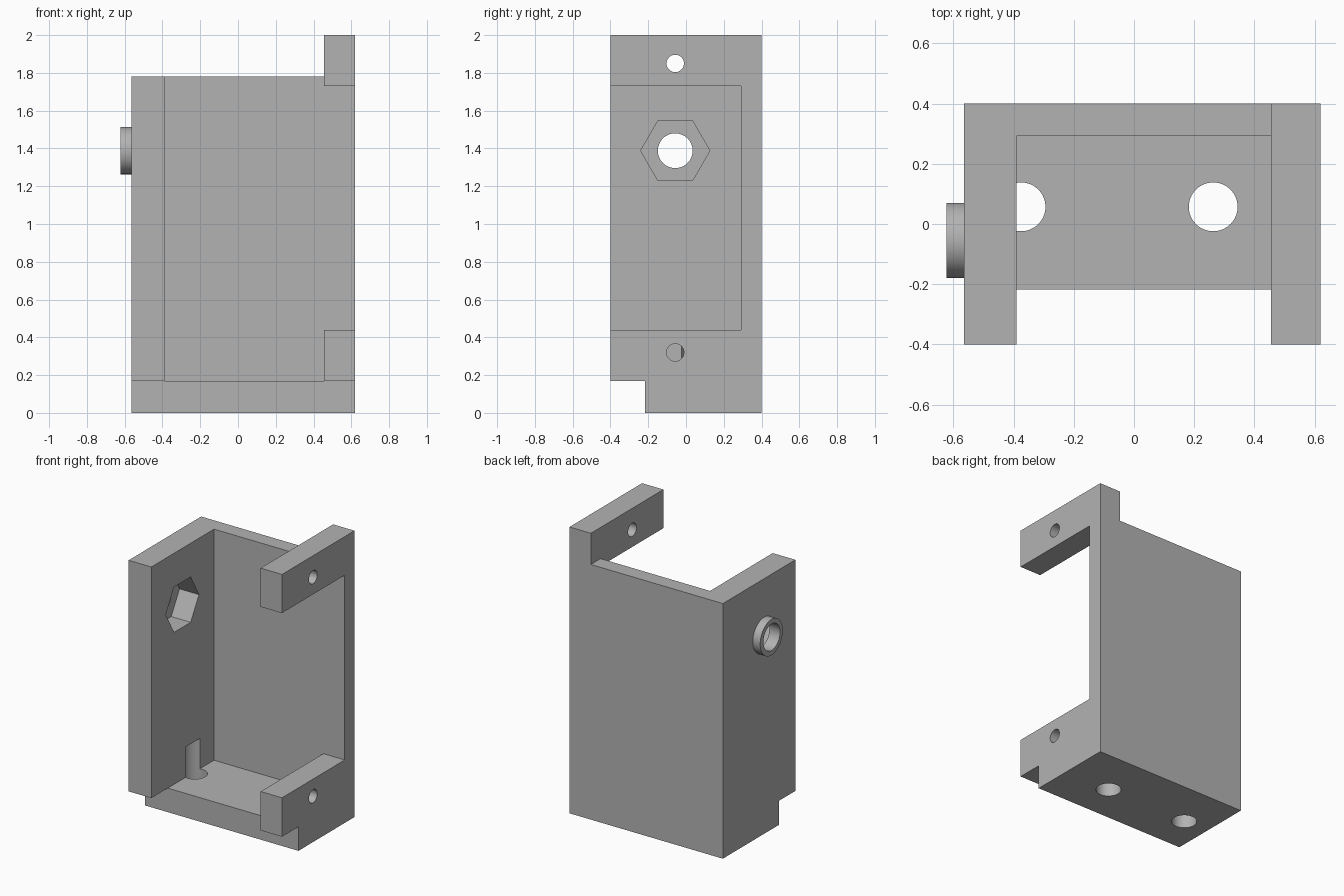
import bpy, bmesh, math
from mathutils import Matrix

if "Cube" in bpy.data.objects:
    bpy.data.objects.remove(bpy.data.objects["Cube"])

grey = bpy.data.materials.new("plain grey")
grey.diffuse_color = (0.45, 0.45, 0.45, 1)
grey.use_nodes = True
grey.node_tree.nodes["Principled BSDF"].inputs["Base Color"].default_value = grey.diffuse_color


def finish(name, bm):
    mesh = bpy.data.meshes.new(name)
    bm.to_mesh(mesh)
    bm.free()
    mesh.materials.append(grey)
    ob = bpy.data.objects.new(name, mesh)
    bpy.context.collection.objects.link(ob)
    return ob


def box(name, x, y, z):
    bm = bmesh.new()
    bmesh.ops.create_cube(bm, size=1)
    for v in bm.verts:
        v.co = [lo + (c + 0.5) * (hi - lo) for c, (lo, hi) in zip(v.co, (x, y, z))]
    return finish(name, bm)


def rod(name, axis, a, b, centre, r, sides=64):
    """Prism from a to b along 'x' or 'z'; centre gives the other two coordinates."""
    bm = bmesh.new()
    bmesh.ops.create_cone(bm, cap_ends=True, segments=sides, radius1=r, radius2=r, depth=b - a)
    mid = (a + b) / 2
    if axis == 'x':
        m = Matrix.Translation((mid, *centre)) @ Matrix.Rotation(math.pi / 2, 4, 'Y')
    else:
        m = Matrix.Translation((*centre, mid))
    bmesh.ops.transform(bm, matrix=m, verts=bm.verts)
    return finish(name, bm)


def combine(target, tool, operation):
    mod = target.modifiers.new(tool.name, 'BOOLEAN')
    mod.operation, mod.solver, mod.object = operation, 'EXACT', tool
    bpy.context.view_layer.objects.active = target
    bpy.ops.object.modifier_apply(modifier=mod.name)
    bpy.data.objects.remove(tool)


# Solid block and the round boss on its left side
housing = box("bracket_housing", (-0.565, 0.62), (-0.4, 0.4), (0, 2))
combine(housing, rod("boss", 'x', -0.622, -0.5, (-0.055, 1.388), 0.125), 'UNION')

# Cavity, front foot notch, lowered top, and side window between the two arms
cuts = [
    box("cavity", (-0.39, 0.455), (-1, 0.292), (0.168, 3)),
    box("foot_notch", (-1, 1), (-1, -0.218), (-1, 0.168)),
    box("lowered_top", (-1, 0.455), (-1, 1), (1.782, 3)),
    box("side_window", (0.4, 1), (-1, 0.292), (0.44, 1.73)),
    # Shaft hole with hexagonal nut pocket
    rod("shaft_hole", 'x', -1, -0.3, (-0.057, 1.388), 0.092),
    rod("nut_pocket", 'x', -0.54, -0.3, (-0.057, 1.388), 0.183, 6),
    # Floor holes; the left one also grooves the wall
    rod("floor_hole_right", 'z', -1, 0.38, (0.263, 0.057), 0.081),
    rod("floor_hole_left", 'z', -1, 0.38, (-0.375, 0.057), 0.081),
]
# Screw holes through the arms
for z in (0.32, 1.85):
    cuts.append(rod("arm_hole", 'x', 0.4, 1, (-0.057, z), 0.046))
for c in cuts:
    combine(housing, c, 'DIFFERENCE')

housing.select_set(True)
bpy.context.view_layer.objects.active = housing
bpy.ops.object.shade_smooth_by_angle(angle=math.radians(30))
